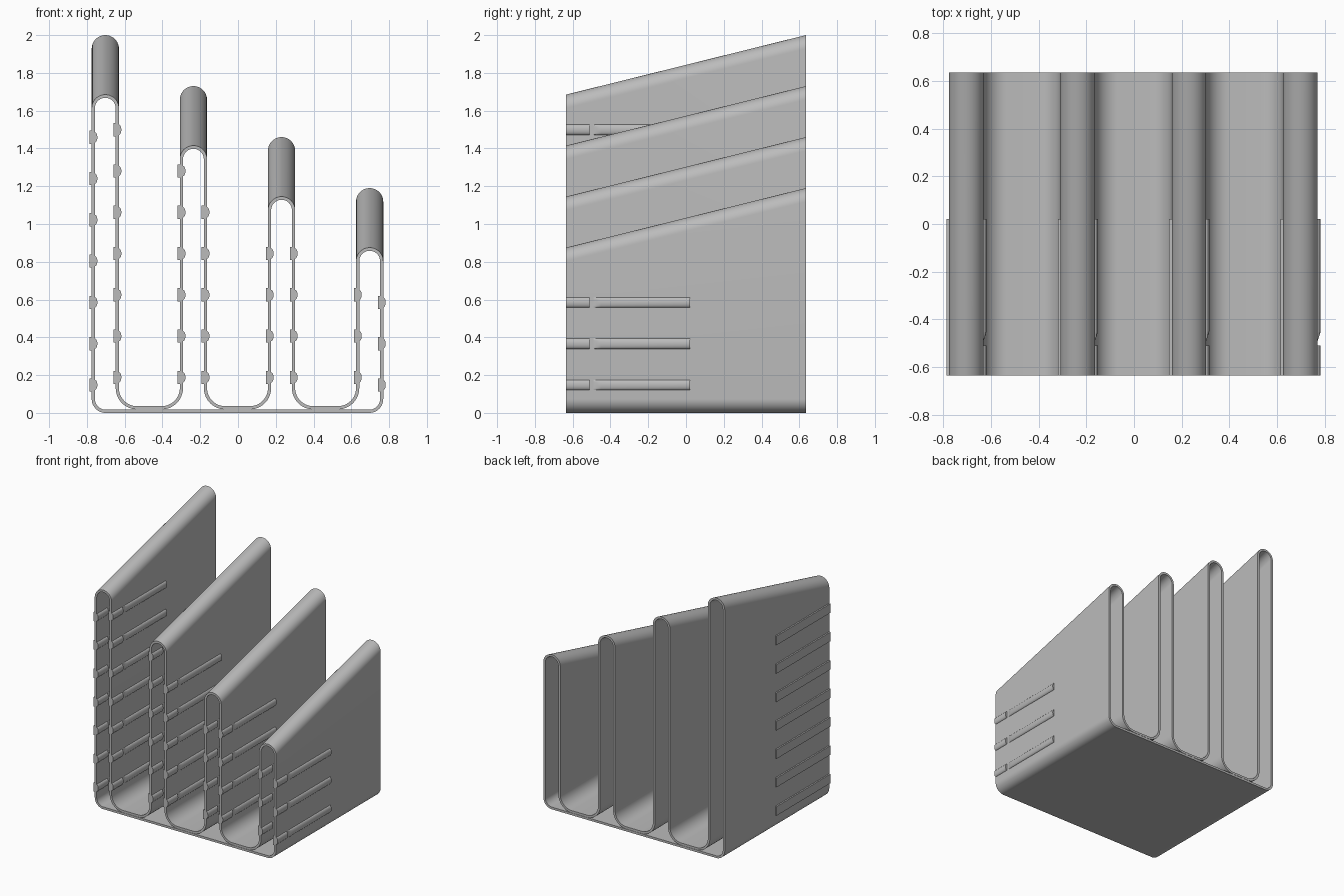
import bpy, bmesh, math
from mathutils import Vector

if "Cube" in bpy.data.objects:
    bpy.data.objects.remove(bpy.data.objects["Cube"])

Y0, Y1 = -0.635, 0.635          # front and back of the sheet
T = 0.017                       # sheet thickness
RISE = 0.315                    # how much higher the fins are at the back
CENTRES = [-0.7025 + 0.4665 * i for i in range(4)]
TOPS = [1.685 - 0.27 * i for i in range(4)]
HALF = 0.072 - T / 2            # fin half width, to the middle of the sheet
BASE_Z, CRADLE_Z = T / 2, 0.027
R_CORNER, R_CRADLE = 0.065, 0.105

grey = bpy.data.materials.new("grey")
grey.diffuse_color = (0.5, 0.5, 0.5, 1)
grey.use_nodes = True
grey.node_tree.nodes["Principled BSDF"].inputs["Base Color"].default_value = grey.diffuse_color


def finish(bm, name):
    bmesh.ops.remove_doubles(bm, verts=bm.verts, dist=1e-5)
    bmesh.ops.recalc_face_normals(bm, faces=bm.faces)
    mesh = bpy.data.meshes.new(name)
    bm.to_mesh(mesh)
    bm.free()
    mesh.materials.append(grey)
    ob = bpy.data.objects.new(name, mesh)
    bpy.context.collection.objects.link(ob)
    bpy.context.view_layer.objects.active = ob
    ob.select_set(True)
    bpy.ops.object.shade_smooth_by_angle(angle=math.radians(30))
    ob.select_set(False)
    return ob


path = []                       # x, z, outward normal x, z, rise at the back


def arc(cx, cz, r, a0, a1, side, rise, n=16):
    for i in range(n + 1):
        a = math.radians(a0 + (a1 - a0) * i / n)
        c, s = math.cos(a), math.sin(a)
        path.append((cx + r * c, cz + r * s, side * c, side * s, rise))


# Folded sheet: up and over each fin, round cradles between, flat base back
left, right = CENTRES[0] - HALF, CENTRES[3] + HALF
arc(left + R_CORNER, BASE_Z + R_CORNER, R_CORNER, 270, 180, 1, 0)
for i, (cx, top) in enumerate(zip(CENTRES, TOPS)):
    arc(cx, top - HALF - T / 2, HALF, 180, 0, 1, RISE, 24)
    if i < 3:
        zc = CRADLE_Z + R_CRADLE
        arc(cx + HALF + R_CRADLE, zc, R_CRADLE, 180, 270, -1, 0)
        arc(CENTRES[i + 1] - HALF - R_CRADLE, zc, R_CRADLE, 270, 360, -1, 0)
arc(right - R_CORNER, BASE_Z + R_CORNER, R_CORNER, 0, -90, 1, 0)

bm = bmesh.new()
rings = []
for x, z, nx, nz, rise in path:
    rings.append([bm.verts.new((x + k * nx * T / 2, y, z + k * nz * T / 2 + lift))
                  for k, y, lift in ((1, Y0, 0), (1, Y1, rise),
                                     (-1, Y1, rise), (-1, Y0, 0))])
for a, b in zip(rings, rings[1:] + rings[:1]):
    for k in range(4):
        m = (k + 1) % 4
        bm.faces.new((a[k], a[m], b[m], b[k]))
finish(bm, "folded_sheet")


# Rail: flat strip on the left of a wall, rounded notched runner on the right
def rail(name, x, z):
    bm = bmesh.new()
    vs = bmesh.ops.create_cube(bm, size=1)["verts"]
    for v in vs:
        v.co = Vector((x - 0.013 + v.co.x * 0.013, -0.3075 + v.co.y * 0.655,
                       z + v.co.z * 0.07))
    finish(bm, name + "_strip")

    bm = bmesh.new()
    n, rings = 10, []
    for y, limit in ((Y0, 1), (-0.51, 1), (-0.5099, 0.1), (-0.49, 0.1),
                     (-0.472, 0.55), (-0.45, 1), (0.02, 1)):
        ring = [bm.verts.new((x, y, z + 0.0275)), bm.verts.new((x, y, z - 0.0275))]
        for i in range(n + 1):
            a = math.radians(-90 + 180 * i / n)
            d = min(math.cos(a), limit)
            ring.append(bm.verts.new((x + 0.007 + 0.0145 * d, y,
                                      z + 0.0275 * math.sin(a))))
        rings.append(ring)
    for a, b in zip(rings, rings[1:]):
        for k in range(len(a)):
            m = (k + 1) % len(a)
            bm.faces.new((a[k], a[m], b[m], b[k]))
    bm.faces.new(rings[0])
    bm.faces.new(rings[-1])
    finish(bm, name + "_runner")


# Rail counts for the left and right wall of each fin
COUNTS = [(7, 7), (6, 5), (4, 4), (3, 3)]
for f, counts in enumerate(COUNTS):
    for side, count in zip((-1, 1), counts):
        outer = (f, side) in ((0, -1), (3, 1))
        for i in range(count):
            z = (0.148 if outer else 0.188) + 0.2185 * i
            rail(f"fin_{f + 1}_{'left' if side < 0 else 'right'}_rail_{i + 1}",
                 CENTRES[f] + side * HALF, z)
